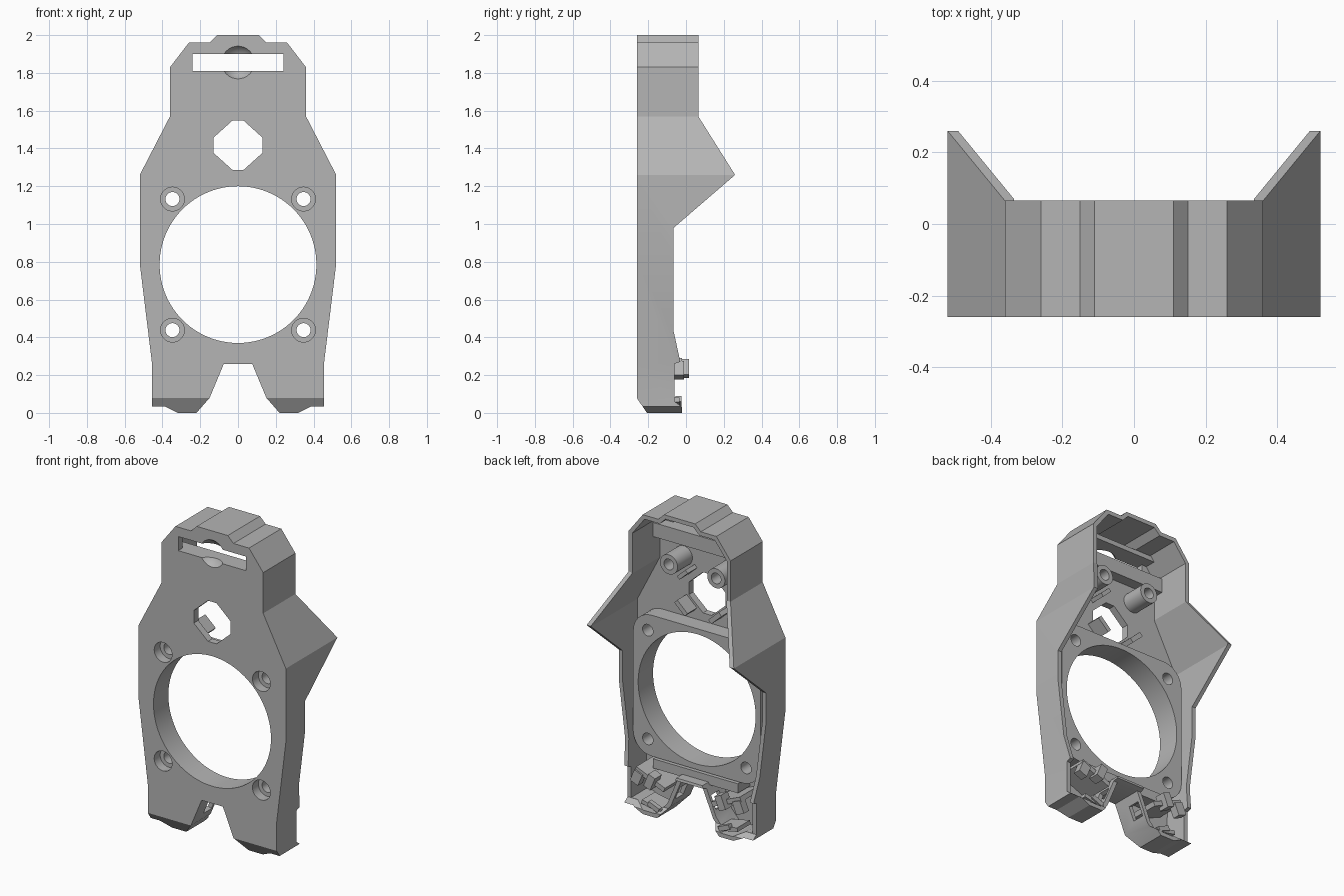
import bpy, bmesh, math
from mathutils import Matrix, Vector

cube = bpy.data.objects.get("Cube")
if cube:
    bpy.data.objects.remove(cube, do_unlink=True)

grey = bpy.data.materials.new("plain grey")
grey.use_nodes = True
GREY = (0.46, 0.46, 0.46, 1)
grey.diffuse_color = GREY
grey.node_tree.nodes["Principled BSDF"].inputs["Base Color"].default_value = GREY


def finish(name, bm):
    bmesh.ops.recalc_face_normals(bm, faces=bm.faces)
    mesh = bpy.data.meshes.new(name)
    bm.to_mesh(mesh)
    bm.free()
    mesh.materials.append(grey)
    obj = bpy.data.objects.new(name, mesh)
    bpy.context.collection.objects.link(obj)
    return obj


def prism(name, pts, a, b, along="y"):
    """Extrude an (x,z) outline along y, or a (y,z) outline along x."""
    bm = bmesh.new()
    place = (lambda p: (p[0], a, p[1])) if along == "y" else (lambda p: (a, p[0], p[1]))
    face = bm.faces.new([bm.verts.new(place(p)) for p in pts])
    ext = bmesh.ops.extrude_face_region(bm, geom=[face])
    step = (0, b - a, 0) if along == "y" else (b - a, 0, 0)
    bmesh.ops.translate(bm, vec=step, verts=[v for v in ext["geom"] if isinstance(v, bmesh.types.BMVert)])
    return finish(name, bm)


def box(name, center, size, turn=0):
    bm = bmesh.new()
    m = Matrix.Translation(center) @ Matrix.Rotation(turn, 4, "Y") @ Matrix.Diagonal((*size, 1))
    bmesh.ops.create_cube(bm, size=1, matrix=m)
    return finish(name, bm)


def arc(cx, cz, r, start, end, n):
    return [(cx + r * math.cos(math.radians(start + (end - start) * i / n)),
             cz + r * math.sin(math.radians(start + (end - start) * i / n))) for i in range(n + 1)]


def disc(name, x, z, r, a, b, n=40):
    return prism(name, arc(x, z, r, 0, 360, n)[:-1], a, b)


def combine(target, other, operation):
    mod = target.modifiers.new("combine", "BOOLEAN")
    mod.operation, mod.object, mod.solver = operation, other, "EXACT"
    bpy.context.view_layer.objects.active = target
    bpy.ops.object.modifier_apply(modifier=mod.name)
    bpy.data.objects.remove(other, do_unlink=True)


def inset(pts, d):
    """Mitred inward offset of a clockwise outline."""
    out = []
    for i, p in enumerate(pts):
        p, q, r = Vector(p), Vector(pts[i - 1]), Vector(pts[(i + 1) % len(pts)])
        e, f = (p - q).normalized(), (r - p).normalized()
        n1, n2 = Vector((e.y, -e.x)), Vector((f.y, -f.x))
        out.append(tuple(p + (n1 + n2) * d / (1 + n1.dot(n2))))
    return out


# Outer outline, clockwise from the top
half = [(0.11, 2), (0.15, 1.96), (0.26, 1.96), (0.36, 1.83), (0.36, 1.57), (0.52, 1.26),
        (0.52, 0.79), (0.455, 0.26), (0.455, 0.035), (0.39, 0.035), (0.32, 0), (0.22, 0),
        (0.15, 0.08), (0.075, 0.26)]
outline = half + [(-x, z) for x, z in reversed(half)]
FRONT, INNER, MOUNT = -0.26, -0.215, -0.11

# Hollow shell with its stepped back edge
shell = prism("shell", outline, FRONT, 0.3)
combine(shell, prism("cavity", inset(outline, 0.026), INNER, 0.5), "DIFFERENCE")
side = [(FRONT - 0.001, 2.1), (0.065, 2.1), (0.065, 1.57), (0.26, 1.26), (-0.065, 0.98), (-0.065, 0.43),
        (-0.03, 0.27), (-0.06, 0.26), (-0.06, 0.06), (-0.02, 0.03), (-0.02, -0.01),
        (-0.2, -0.01), (FRONT - 0.001, 0.08)]
combine(shell, prism("side_profile", side, -1, 1, "x"), "INTERSECT")

# Raised fan mount, slot rails and notch beam joined to the shell
CZ = 0.785
w, r = 0.45, 0.13
mount = []
for k, (sx, sz) in enumerate([(1, 1), (-1, 1), (-1, -1), (1, -1)]):
    mount += arc(sx * (w - r), CZ + sz * (w - r), r, 90 * k, 90 * k + 90, 8)
combine(shell, prism("fan_mount", mount, -0.23, MOUNT), "UNION")
for z, tall in [(1.765, 0.09), (1.915, 0.03)]:
    combine(shell, box("slot_rail", (0, -0.19, z), (0.68 if z < 1.9 else 0.56, 0.09, tall)), "UNION")
combine(shell, box("notch_beam", (0, -0.16, 0.3), (0.6, 0.13, 0.06)), "UNION")

# Screw posts
for s in (-1, 1):
    combine(shell, disc("post", s * 0.167, 1.617, 0.062, -0.23, -0.065), "UNION")
    combine(shell, disc("post_bore", s * 0.167, 1.617, 0.034, -0.18, 0), "DIFFERENCE")

# Round opening, octagonal window, slot and dished thumb recess
combine(shell, disc("round_opening", 0, CZ, 0.415, -0.5, 0.1, 96), "DIFFERENCE")
quarter = [(0.03, 0.13), (0.13, 0.04)]
window = quarter + [(x, -z) for x, z in reversed(quarter)]
window += [(-x, -z) for x, z in window]
combine(shell, prism("window", [(x, z + 1.417) for x, z in window], -0.5, 0), "DIFFERENCE")
combine(shell, box("slot", (0, -0.2, 1.855), (0.48, 0.5, 0.09)), "DIFFERENCE")
bm = bmesh.new()
bmesh.ops.create_uvsphere(bm, u_segments=48, v_segments=24, radius=0.1,
                          matrix=Matrix.Translation((0, -0.31, 1.855)))
combine(shell, finish("thumb_recess", bm), "DIFFERENCE")

# Counterbored screw holes and leg windows
for s in (-1, 1):
    for t in (-1, 1):
        x, z = s * 0.347, CZ + t * 0.347
        combine(shell, disc("screw_hole", x, z, 0.037, -0.5, 0), "DIFFERENCE")
        combine(shell, disc("counterbore", x, z, 0.063, -0.5, -0.2), "DIFFERENCE")
    combine(shell, box("leg_window", (s * 0.115, -0.12, 0.165), (0.08, 0.08, 0.09), s * -0.395), "DIFFERENCE")

# Small clips around the octagonal window and inside each leg
for s, label in ((1, "left"), (-1, "right")):
    box(label + "_window_clip", (s * 0.12, -0.17, 1.33), (0.1, 0.1, 0.03), s * -0.75)
    box(label + "_leg_shelf", (s * 0.27, -0.12, 0.235), (0.22, 0.2, 0.03), s * -0.395)
    box(label + "_leg_hook", (s * 0.25, -0.02, 0.235), (0.05, 0.07, 0.09), s * -0.395)
    box(label + "_leg_block", (s * 0.36, -0.035, 0.225), (0.06, 0.05, 0.08), s * -0.395)
    box(label + "_foot_clip", (s * 0.27, -0.1, 0.055), (0.14, 0.13, 0.025), s * -0.2)
    box(label + "_foot_hook", (s * 0.25, -0.04, 0.06), (0.08, 0.03, 0.03), s * -0.395)
box("upper_window_clip", (0.11, -0.17, 1.545), (0.08, 0.1, 0.025), 0.75)

# Smooth round walls, crisp edges
bpy.ops.object.select_all(action="DESELECT")
shell.select_set(True)
bpy.context.view_layer.objects.active = shell
bpy.ops.object.shade_smooth_by_angle(angle=math.radians(20))
